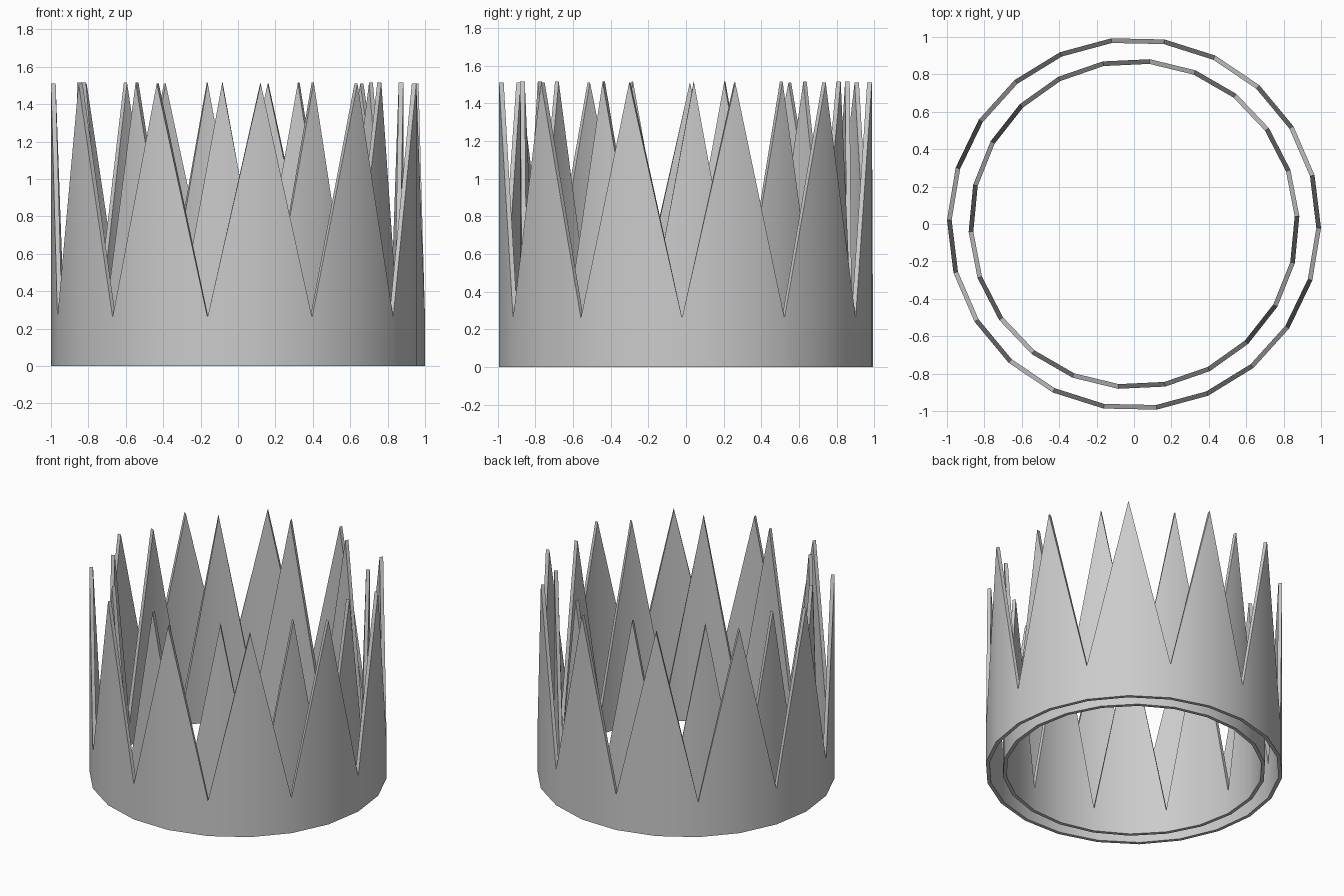
import bpy, bmesh
from math import sin, cos, radians, pi

if "Cube" in bpy.data.objects:
    bpy.data.objects.remove(bpy.data.objects["Cube"])

POINTS = 11       # spikes per ring
WALL = 0.025      # wall thickness


def spiked_ring(name, radius, peak_angle, peak_z, valley_z):
    """Upright band whose top edge zigzags between peaks and valleys."""
    bm = bmesh.new()
    n = POINTS * 2
    columns = []
    for i in range(n):
        a = radians(peak_angle) + i * 2 * pi / n
        top = valley_z if i % 2 else peak_z
        columns.append([bm.verts.new((r * cos(a), r * sin(a), z))
                        for r, z in ((radius, 0), (radius, top),
                                     (radius - WALL, top), (radius - WALL, 0))])
    # skin between neighbouring columns: outside, rim, inside, underside
    for i in range(n):
        p, q = columns[i], columns[(i + 1) % n]
        for k in range(4):
            m = (k + 1) % 4
            bm.faces.new((p[k], q[k], q[m], p[m]))
    bmesh.ops.recalc_face_normals(bm, faces=bm.faces)
    mesh = bpy.data.meshes.new(name)
    bm.to_mesh(mesh)
    bm.free()
    ob = bpy.data.objects.new(name, mesh)
    bpy.context.collection.objects.link(ob)
    # smooth round the band, sharp along the rims
    bpy.ops.object.select_all(action='DESELECT')
    ob.select_set(True)
    bpy.context.view_layer.objects.active = ob
    bpy.ops.object.shade_smooth_by_angle(angle=radians(30))
    return ob


# Outer and inner bands, turned so their spikes alternate
spiked_ring("outer_spiked_ring", 1.0, 15.16, 1.51, 0.26)
spiked_ring("inner_spiked_ring", 0.885, 2.7, 1.515, 0.17)
